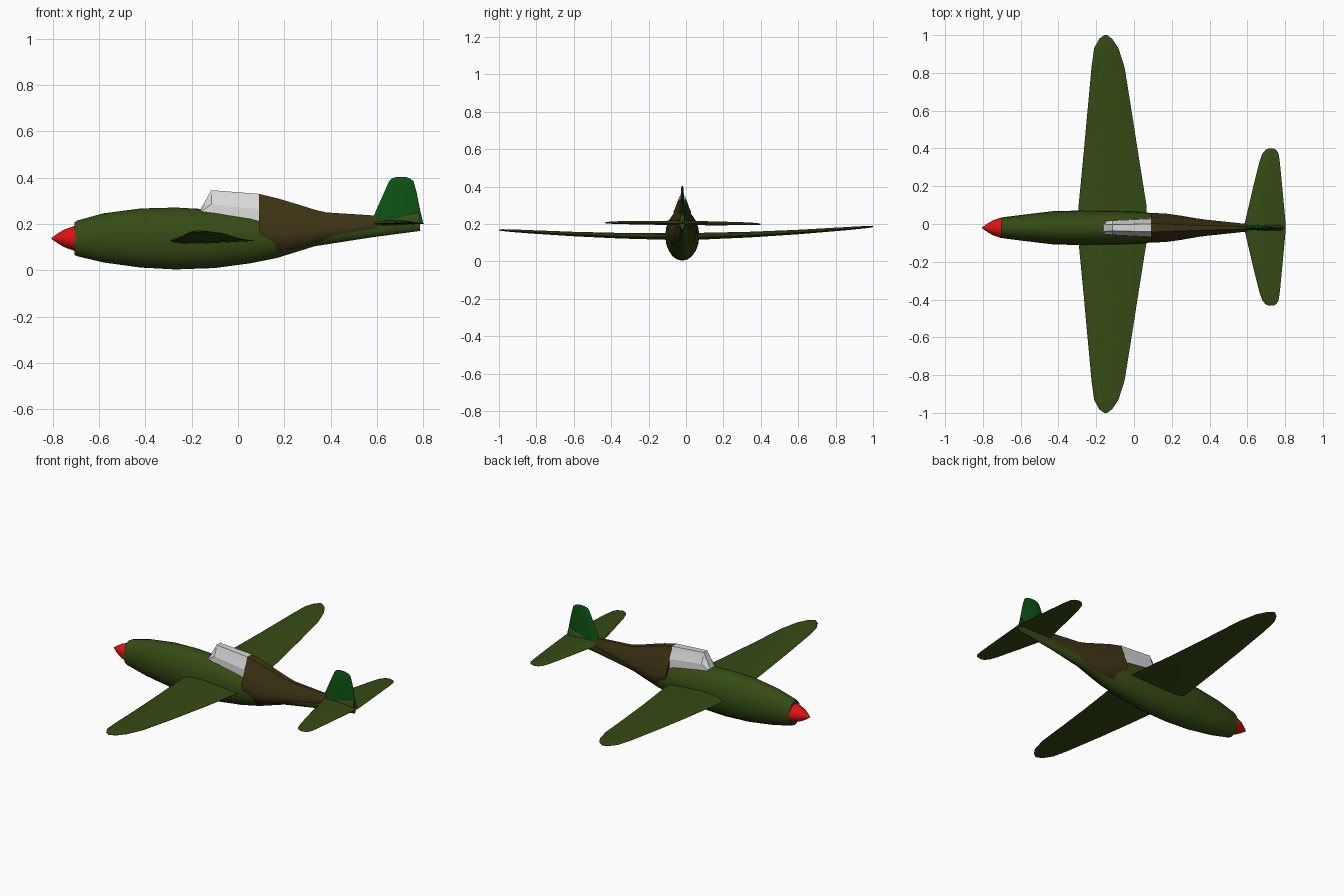
import bpy, bmesh, math

cube = bpy.data.objects.get("Cube")
if cube:
    bpy.data.objects.remove(cube, do_unlink=True)

CY = -0.02  # body centreline


def material(name, rgb):
    m = bpy.data.materials.new(name)
    m.use_nodes = True
    m.diffuse_color = (*rgb, 1)
    bsdf = next(n for n in m.node_tree.nodes if n.type == 'BSDF_PRINCIPLED')
    bsdf.inputs["Base Color"].default_value = (*rgb, 1)
    bsdf.inputs["Roughness"].default_value = 0.7
    return m


green = material("olive green", (0.036, 0.07, 0.007))
brown = material("dark brown", (0.045, 0.034, 0.007))
fin_green = material("fin green", (0.004, 0.085, 0.007))
red = material("spinner red", (0.75, 0.006, 0.006))
glass = material("canopy grey", (0.7, 0.7, 0.7))


def loft(name, rings, mat, angle=35):
    """Skin a row of equal-length point rings and cap both ends."""
    bm = bmesh.new()
    rows = [[bm.verts.new(p) for p in ring] for ring in rings]
    n = len(rows[0])
    for a, b in zip(rows, rows[1:]):
        for i in range(n):
            j = (i + 1) % n
            bm.faces.new((a[i], a[j], b[j], b[i]))
    bm.faces.new(rows[0])
    bm.faces.new(rows[-1])
    bmesh.ops.recalc_face_normals(bm, faces=bm.faces)
    me = bpy.data.meshes.new(name)
    bm.to_mesh(me)
    bm.free()
    me.materials.append(mat)
    ob = bpy.data.objects.new(name, me)
    bpy.context.collection.objects.link(ob)
    bpy.ops.object.select_all(action='DESELECT')
    ob.select_set(True)
    bpy.context.view_layer.objects.active = ob
    bpy.ops.object.shade_smooth_by_angle(angle=math.radians(angle))
    return ob


def oval(x, low, high, half, n=20):
    mid, r = (low + high) / 2, (high - low) / 2
    return [(x, CY + half * math.sin(2 * math.pi * i / n),
             mid + r * math.cos(2 * math.pi * i / n)) for i in range(n)]


def aerofoil(x0, x1, thick):
    """Closed section as (x, height) pairs, flatter underneath."""
    c = x1 - x0
    shape = [(0, 0), (.04, .3), (.15, .55), (.4, .65), (.7, .4), (1, .03),
             (1, -.03), (.7, -.2), (.4, -.35), (.15, -.33), (.04, -.2)]
    return [(x0 + u * c, v * thick) for u, v in shape]


# Fuselage: x, bottom, top, half width
loft("fuselage", [oval(*s) for s in [
    (-.705, .066, .208, .052), (-.69, .06, .216, .056), (-.58, .034, .246, .07),
    (-.42, .012, .267, .089), (-.27, .004, .271, .091), (-.1, .01, .262, .09),
    (.05, .03, .242, .083), (.17, .054, .225, .067), (.33, .104, .215, .044),
    (.58, .143, .222, .018), (.785, .17, .252, .013)]], green)

# Spinner
loft("spinner", [oval(x, .138 - r, .138 + r, r, 12) for x, r in [
    (-.805, .002), (-.775, .023), (-.75, .038), (-.705, .054), (-.69, .054)]], red)


# Rear deck: an egg section with a narrow ridge
def deck(x, low, high, half, ridge, shoulder):
    side = [(ridge, high), (ridge + (half - ridge) * .45, (high + shoulder) / 2),
            (half, shoulder), (half * .97, shoulder * .6 + low * .4),
            (half * .7, shoulder * .2 + low * .8), (half * .25, low)]
    pts = side + [(-w, z) for w, z in reversed(side)]
    return [(x, CY + w, z) for w, z in pts]


loft("rear_deck", [deck(*s) for s in [
    (.09, .12, .33, .079, .022, .18), (.17, .062, .311, .075, .02, .165),
    (.25, .084, .287, .064, .017, .165), (.33, .107, .262, .05, .014, .17),
    (.38, .121, .25, .043, .012, .178), (.6, .172, .236, .02, .006, .202)]], brown)


# Canopy: sloped windscreen and flat-sided hood
def hood(x, base, top, wide, narrow):
    side = [(wide, base), (wide * .95, base + (top - base) * .45),
            (narrow * 1.25, top - .018), (narrow, top)]
    pts = side + [(-w, z) for w, z in reversed(side)]
    return [(x, CY + w, z) for w, z in pts]


canopy = loft("canopy", [hood(*s) for s in [
    (-.165, .245, .258, .035, .02), (-.115, .235, .346, .04, .016),
    (.09, .21, .33, .05, .021)]], glass, 15)

# Wing: one continuous panel with upswept tips
half_wing = [(.1, -.293, .066, .036), (.35, -.269, .026, .03), (.6, -.246, -.013, .024),
             (.83, -.225, -.05, .018), (.93, -.211, -.082, .014),
             (.98, -.185, -.115, .01), (1.0, -.158, -.142, .005)]
span = [(-y, a, b, t) for y, a, b, t in reversed(half_wing)] + half_wing
loft("wing", [[(x, y, .128 + .048 * abs(y) ** 1.7 + .009 * y + z)
               for x, z in aerofoil(a, b, t)] for y, a, b, t in span], green)

# Tailplane
half_tail = [(.015, .585, .803, .024), (.2, .628, .786, .02), (.345, .664, .772, .015),
             (.39, .68, .765, .011), (.41, .698, .752, .007), (.416, .715, .735, .004)]
span = [(-y, a, b, t) for y, a, b, t in reversed(half_tail)] + half_tail
loft("tailplane", [[(x, y - .016, .202 - .009 * y + z)
                    for x, z in aerofoil(a, b, t)] for y, a, b, t in span], green)

# Tail fin: symmetrical section from root to rounded tip
fin = []
for z, a, b, t in [(.2, .575, .8, .014), (.25, .592, .788, .013), (.34, .632, .77, .009),
                   (.385, .652, .757, .007), (.397, .664, .742, .005), (.402, .68, .725, .003)]:
    upper = [(0, 0), (.1, .6), (.35, 1), (.7, .6), (1, .1)]
    ring = upper + [(u, -v) for u, v in reversed(upper[1:])]
    fin.append([(a + u * (b - a), CY + v * t, z) for u, v in ring])
loft("tail_fin", fin, fin_green)
